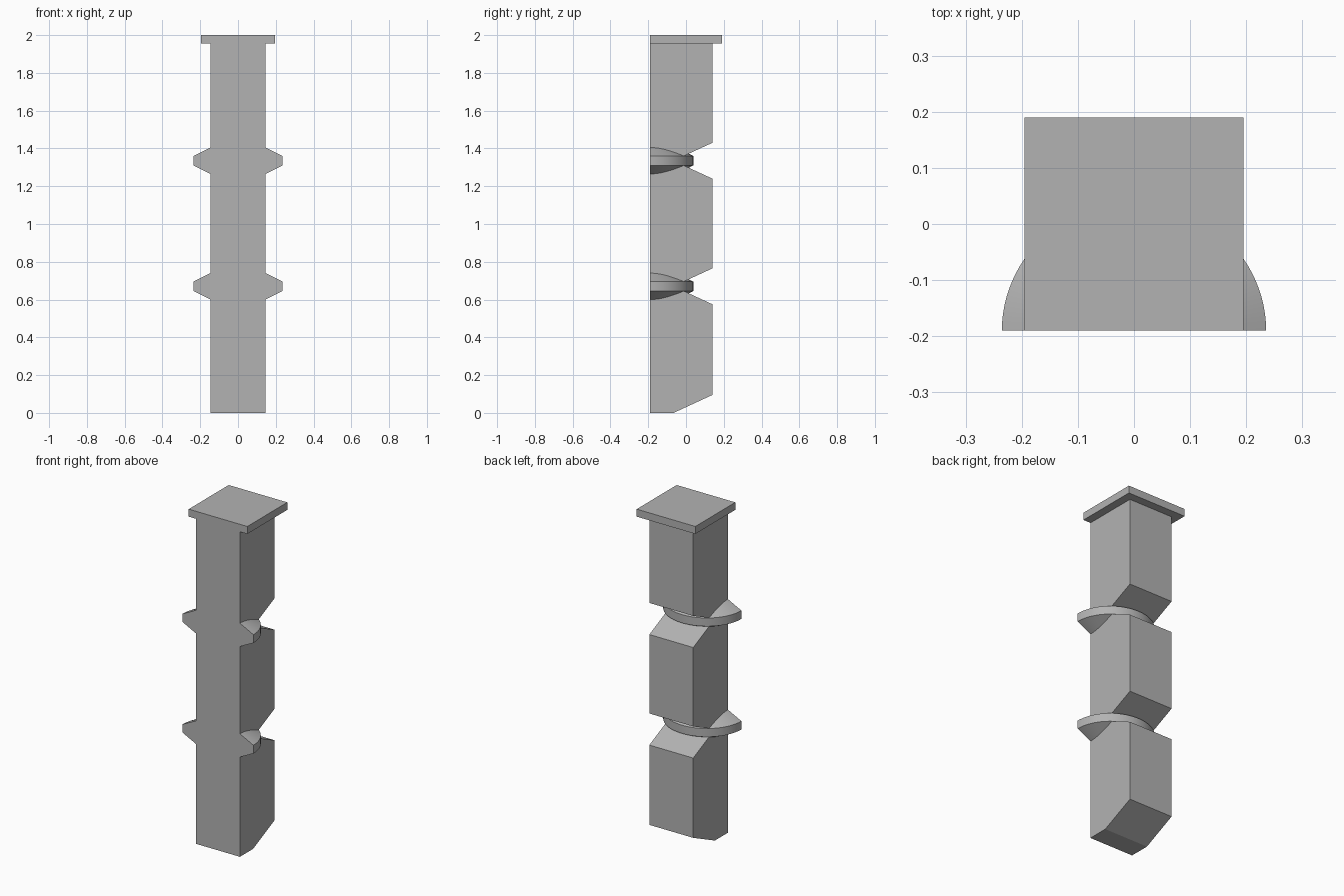
import bpy, bmesh, math
from mathutils import Matrix

cube = bpy.data.objects.get("Cube")
if cube:
    bpy.data.objects.remove(cube)

stone = bpy.data.materials.new("grey_stone")
stone.use_nodes = True
stone.diffuse_color = (0.45, 0.45, 0.45, 1)
stone.node_tree.nodes["Principled BSDF"].inputs["Base Color"].default_value = stone.diffuse_color

FRONT, BACK, HALF = -0.19, 0.14, 0.146
NOTCH_Y, NOTCH_H = -0.066, 0.095
LEVELS = (0.67, 1.335)
CAP_Z = 1.955


def finish(bm, name):
    bmesh.ops.recalc_face_normals(bm, faces=bm.faces)
    mesh = bpy.data.meshes.new(name)
    bm.to_mesh(mesh)
    bm.free()
    mesh.materials.append(stone)
    obj = bpy.data.objects.new(name, mesh)
    bpy.context.collection.objects.link(obj)
    return obj


# Post: side profile with a bevelled foot and V notches in the back
bm = bmesh.new()
profile = [(FRONT, 0), (NOTCH_Y, 0), (BACK, NOTCH_H)]
for z in LEVELS:
    profile += [(BACK, z - NOTCH_H), (NOTCH_Y, z), (BACK, z + NOTCH_H)]
profile += [(BACK, CAP_Z), (FRONT, CAP_Z)]
side = bm.faces.new([bm.verts.new((-HALF, y, z)) for y, z in profile])
new = bmesh.ops.extrude_face_region(bm, geom=[side])["geom"]
bmesh.ops.translate(bm, vec=(2 * HALF, 0, 0),
                    verts=[v for v in new if isinstance(v, bmesh.types.BMVert)])
finish(bm, "post")

# Cap: flat slab flush with the front
bm = bmesh.new()
bmesh.ops.create_cube(bm, size=1, matrix=Matrix.Translation((0, 0, (CAP_Z + 2) / 2))
                      @ Matrix.Diagonal((0.39, 0.38, 2 - CAP_Z, 1)))
finish(bm, "cap")

# Collars: half rings with sloped top and underside, swept round the back
for name, z in zip(("lower_collar", "upper_collar"), LEVELS):
    bm = bmesh.new()
    section = [(0.12, -0.083), (0.2355, -0.025), (0.2355, 0.025), (0.12, 0.083)]
    face = bm.faces.new([bm.verts.new((r, 0, h)) for r, h in section])
    steps = 48
    bmesh.ops.spin(bm, geom=[face] + face.edges[:] + face.verts[:], cent=(0, 0, 0),
                   axis=(0, 0, 1), angle=math.pi, steps=steps)
    if not any(abs(f.normal.y) > 0.99 and f.calc_center_median().x > 0.1
               and abs(f.calc_center_median().y) < 0.001 for f in bm.faces):
        bm.faces.new([v for v in face.verts] if face.is_valid else
                     sorted((v for v in bm.verts if abs(v.co.y) < 1e-5 and v.co.x > 0),
                            key=lambda v: math.atan2(v.co.z, v.co.x - 0.17)))
    bmesh.ops.transform(bm, verts=bm.verts,
                        matrix=Matrix.Translation((0, FRONT, z)) @ Matrix.Diagonal((1, 0.97, 1, 1)))
    collar = finish(bm, name)
    bpy.ops.object.select_all(action="DESELECT")
    collar.select_set(True)
    bpy.context.view_layer.objects.active = collar
    bpy.ops.object.shade_smooth_by_angle(angle=math.radians(20))
